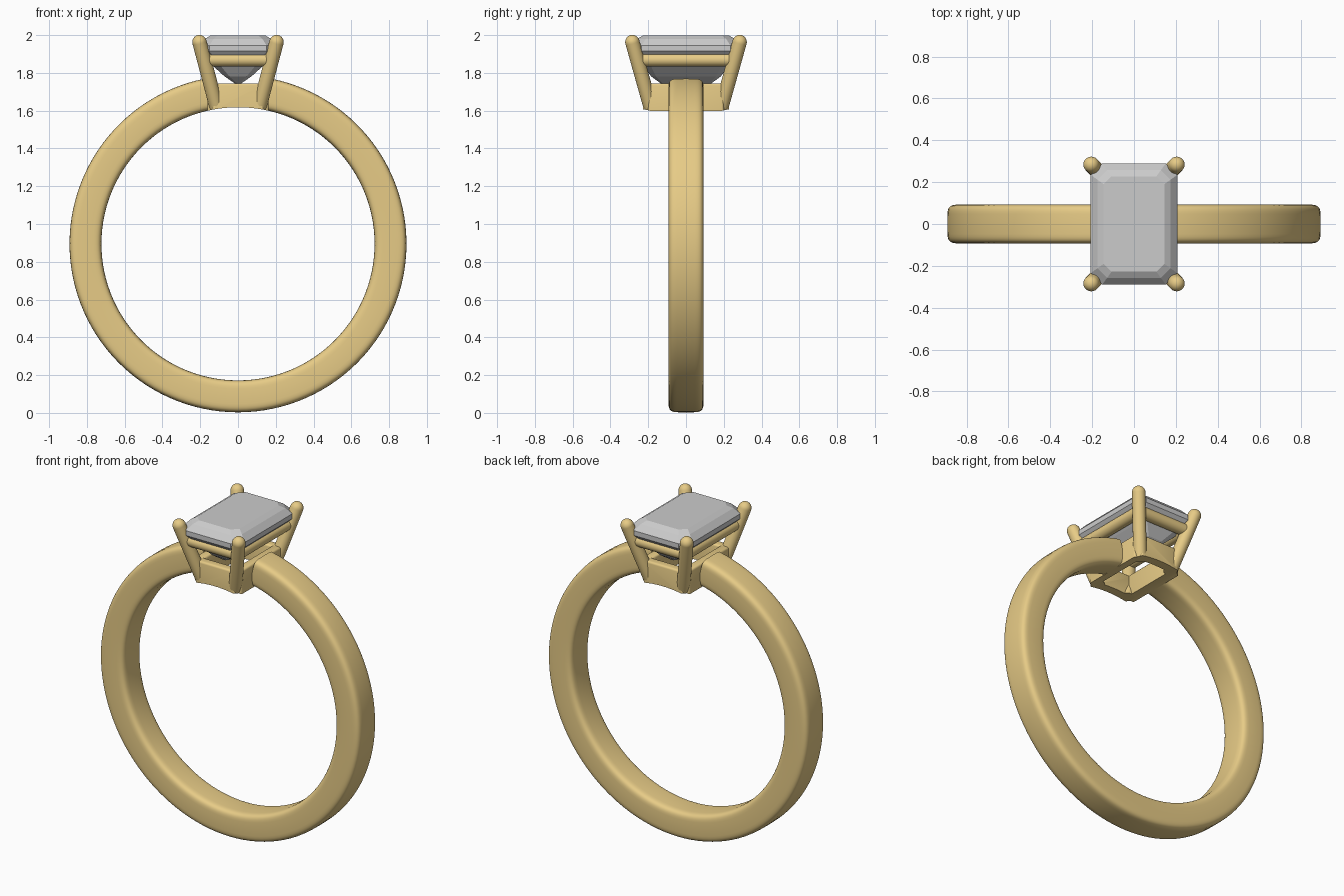
import bpy, bmesh, math
from mathutils import Vector

if "Cube" in bpy.data.objects:
    bpy.data.objects.remove(bpy.data.objects["Cube"])

CZ, R_IN, R_OUT, HALF_W = 0.895, 0.723, 0.892, 0.093

gold = bpy.data.materials.new("gold")
gold.diffuse_color = (0.80, 0.60, 0.24, 1)
gold.use_nodes = True
gold.node_tree.nodes["Principled BSDF"].inputs["Base Color"].default_value = gold.diffuse_color


def loft(name, rings, closed=False, mat=gold):
    """Skin a list of equal-length point rings, capping the ends if open."""
    bm = bmesh.new()
    vs = [[bm.verts.new(p) for p in ring] for ring in rings]
    n = len(vs[0])
    for i in range(len(vs) - (0 if closed else 1)):
        a, b = vs[i], vs[(i + 1) % len(vs)]
        for j in range(n):
            bm.faces.new((a[j], a[(j + 1) % n], b[(j + 1) % n], b[j]))
    if not closed:
        bm.faces.new(vs[0])
        bm.faces.new(vs[-1])
    bmesh.ops.recalc_face_normals(bm, faces=bm.faces)
    me = bpy.data.meshes.new(name)
    bm.to_mesh(me)
    bm.free()
    ob = bpy.data.objects.new(name, me)
    bpy.context.collection.objects.link(ob)
    if mat:
        me.materials.append(mat)
    return ob


def mirror(ob, x, y):
    m = ob.modifiers.new("mirror", 'MIRROR')
    m.use_axis = (x, y, False)
    m.use_mirror_merge = False


def bake(ob):
    dg = bpy.context.evaluated_depsgraph_get()
    me = bpy.data.meshes.new_from_object(ob.evaluated_get(dg))
    ob.modifiers.clear()
    ob.data = me


def smooth(ob, deg=35):
    bpy.ops.object.select_all(action='DESELECT')
    ob.select_set(True)
    bpy.context.view_layer.objects.active = ob
    bpy.ops.object.shade_smooth_by_angle(angle=math.radians(deg))


def rod(name, a, b, r, dome=False, sides=24):
    """Round bar from a to b, optionally with a hemispherical end at b."""
    a, b = Vector(a), Vector(b)
    d = (b - a).normalized()
    u = d.orthogonal().normalized()
    v = d.cross(u)
    sections = [(a, r), (b, r)]
    if dome:
        sections += [(b + d * r * math.sin(t), r * math.cos(t))
                     for t in (math.pi / 2 * k / 8.2 for k in range(1, 9))]
    return loft(name, [[c + (u * math.cos(q) + v * math.sin(q)) * s
                        for q in (2 * math.pi * k / sides for k in range(sides))]
                       for c, s in sections])


# Band: soft-cornered section swept around the finger, open under the stone
def spow(v, e):
    return math.copysign(abs(v) ** e, v)


section = []
for k in range(40):
    t = 2 * math.pi * k / 40
    section.append(((R_IN + R_OUT) / 2 + (R_OUT - R_IN) / 2 * spow(math.cos(t), 0.4),
                    HALF_W * spow(math.sin(t), 0.36)))
start, steps = math.radians(11.5), 112
angles = [start + (2 * math.pi - 2 * start) * k / steps for k in range(steps + 1)]
band = loft("band", [[(r * math.sin(a), y, CZ + r * math.cos(a)) for r, y in section]
                     for a in angles])
smooth(band)

# Finger hole cutter used to arch the undersides of the setting
bpy.ops.mesh.primitive_cylinder_add(vertices=128, radius=R_IN, depth=1,
                                    location=(0, 0, CZ), rotation=(math.pi / 2, 0, 0))
cutter = bpy.context.object
cutter.name = "finger_cutter"
cutter.hide_render = True


def arch(ob):
    m = ob.modifiers.new("arch", 'BOOLEAN')
    m.operation, m.object, m.solver = 'DIFFERENCE', cutter, 'EXACT'
    bake(ob)
    smooth(ob)


# Four leaning prongs with domed tips
top, bottom = Vector((0.204, 0.284, 1.963)), Vector((0.111, 0.185, 1.61))
prong = rod("prongs", bottom + (bottom - top) * 0.15, top, 0.038, dome=True)
mirror(prong, True, True)
bake(prong)
arch(prong)


# Lower base frame
def base_bar(name, x0, x1, y0, y1):
    ob = loft(name, [[(x0, y0, z), (x1, y0, z), (x1, y1, z), (x0, y1, z)]
                     for z in (1.56, 1.745)])
    b = ob.modifiers.new("bevel", 'BEVEL')
    b.width, b.segments = 0.012, 3
    mirror(ob, x1 > 0 and x0 > 0, y0 > 0)
    bake(ob)
    arch(ob)


base_bar("base_end_bars", -0.135, 0.135, 0.172, 0.228)
base_bar("base_side_bars", 0.107, 0.162, -0.2, 0.2)

# Upper rails cradling the stone
RX, RY, RZ, RR = 0.168, 0.248, 1.869, 0.035
end_rail = rod("end_rails", (-RX, RY, RZ), (RX, RY, RZ), RR)
side_rail = rod("side_rails", (RX, -RY, RZ), (RX, RY, RZ), RR)
for ob, ax in ((end_rail, (False, True)), (side_rail, (True, False))):
    mirror(ob, *ax)
    bake(ob)
    smooth(ob)


# Step-cut stone: stacked octagons (half x, half y, corner cut, z)
def octagon(x, y, c, z):
    return [(x, c - y, z), (x, y - c, z), (x - c, y, z), (c - x, y, z),
            (-x, y - c, z), (-x, c - y, z), (c - x, -y, z), (x - c, -y, z)]


loft("stone", [octagon(*s) for s in (
    (0.018, 0.135, 0.012, 1.745), (0.072, 0.185, 0.025, 1.782),
    (0.130, 0.225, 0.040, 1.835), (0.207, 0.290, 0.055, 1.915),
    (0.207, 0.290, 0.055, 1.945), (0.175, 0.258, 0.046, 1.980),
    (0.145, 0.228, 0.038, 1.998))], mat=None)
